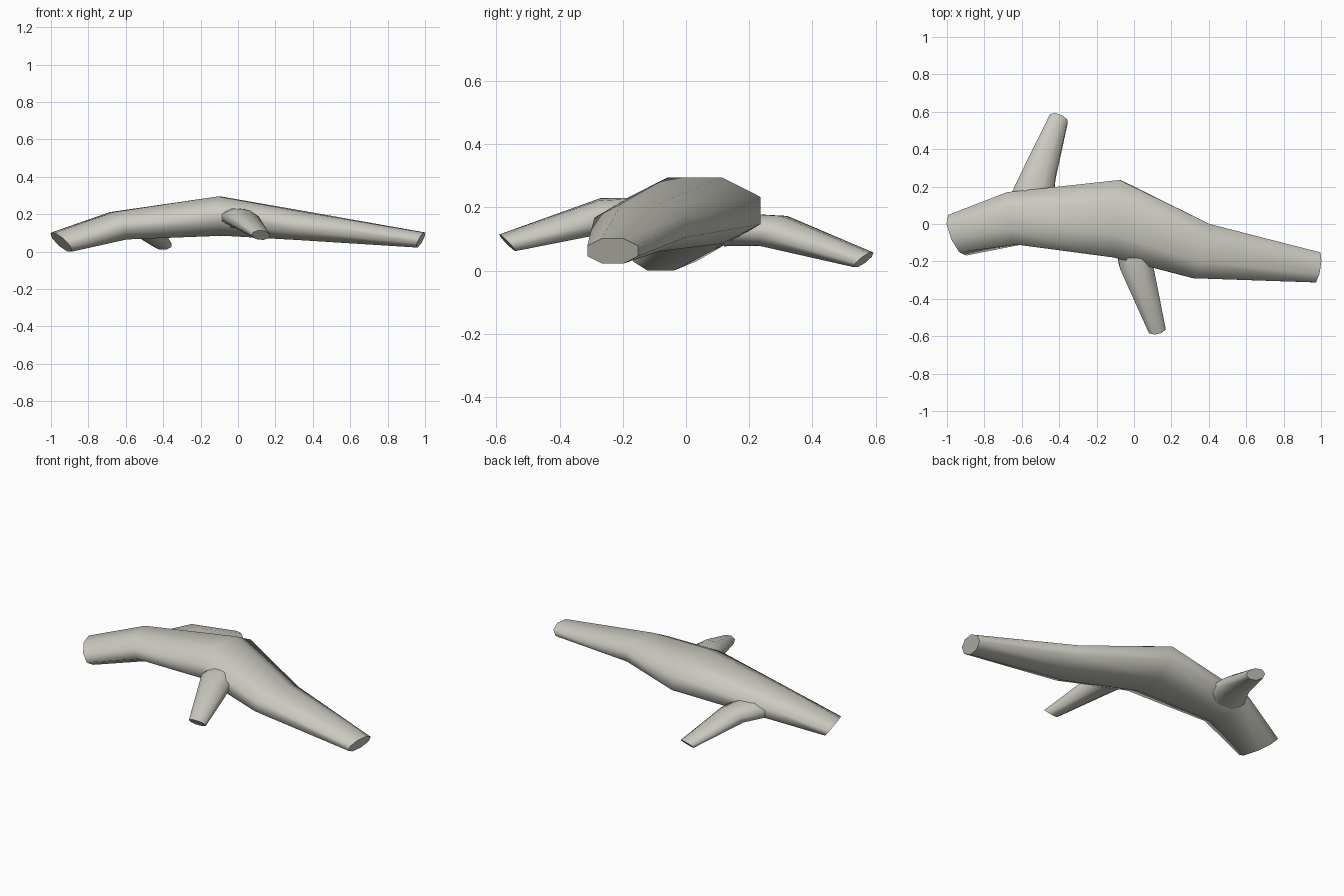
import bpy, bmesh, math
from mathutils import Vector

cube = bpy.data.objects.get("Cube")
if cube:
    bpy.data.objects.remove(cube, do_unlink=True)

bark = bpy.data.materials.new("pale_grey_bark")
bark.use_nodes = True
COLOUR = (0.60, 0.59, 0.53, 1)
bark.diffuse_color = COLOUR
bsdf = bark.node_tree.nodes["Principled BSDF"]
bsdf.inputs["Base Color"].default_value = COLOUR
bsdf.inputs["Roughness"].default_value = 0.9
SIDES = 8


def limb(name, sections):
    """Loft octagons; each section is (centre, half-width axis, half-height axis)."""
    bm = bmesh.new()
    rings = []
    fit = 1 / math.cos(math.pi / SIDES)
    for centre, wide, high in sections:
        c, u, w = Vector(centre), Vector(wide) * fit, Vector(high) * fit
        angles = [math.tau * (i + 0.5) / SIDES for i in range(SIDES)]
        rings.append([bm.verts.new(c + u * math.cos(a) + w * math.sin(a)) for a in angles])
    for r, s in zip(rings, rings[1:]):
        for i in range(SIDES):
            j = (i + 1) % SIDES
            bm.faces.new((r[i], r[j], s[j], s[i]))
    caps = [bm.faces.new(rings[0]), bm.faces.new(rings[-1])]
    bmesh.ops.recalc_face_normals(bm, faces=bm.faces)
    # Rounded sides with crisp sawn ends
    for f in bm.faces:
        f.smooth = f not in caps
    for f in caps:
        for e in f.edges:
            e.smooth = False
    mesh = bpy.data.meshes.new(name)
    bm.to_mesh(mesh)
    bm.free()
    mesh.materials.append(bark)
    obj = bpy.data.objects.new(name, mesh)
    bpy.context.collection.objects.link(obj)
    return obj


# Main fallen trunk
limb("trunk", [
    ((-0.945, -0.06, 0.05), (-0.03, 0.10, 0), (-0.045, 0.02, 0.05)),
    ((-0.64, 0.03, 0.138), (-0.025, 0.14, 0), (-0.035, 0, 0.073)),
    ((-0.09, 0.028, 0.19), (0.015, 0.207, 0), (-0.01, 0, 0.105)),
    ((0.36, -0.145, 0.136), (0.04, 0.145, 0), (0.01, 0, 0.075)),
    ((0.977, -0.232, 0.062), (0.012, 0.08, 0), (0.02, 0, 0.04)),
])

# Stub branch on the front side
limb("front_branch", [
    ((-0.01, -0.11, 0.17), (0.09, -0.01, 0), (0, -0.01, 0.06)),
    ((0.015, -0.24, 0.178), (0.092, -0.01, -0.01), (0.01, -0.035, 0.047)),
    ((0.123, -0.565, 0.088), (0.045, 0.01, -0.005), (0.005, -0.022, 0.024)),
])

# Stub branch on the back side
limb("back_branch", [
    ((-0.55, 0.13, 0.13), (-0.12, 0, 0), (0, 0.01, 0.053)),
    ((-0.502, 0.275, 0.126), (-0.082, 0.025, 0), (0, 0.035, 0.047)),
    ((-0.402, 0.562, 0.034), (-0.047, 0.015, 0), (0, 0.025, 0.023)),
])
